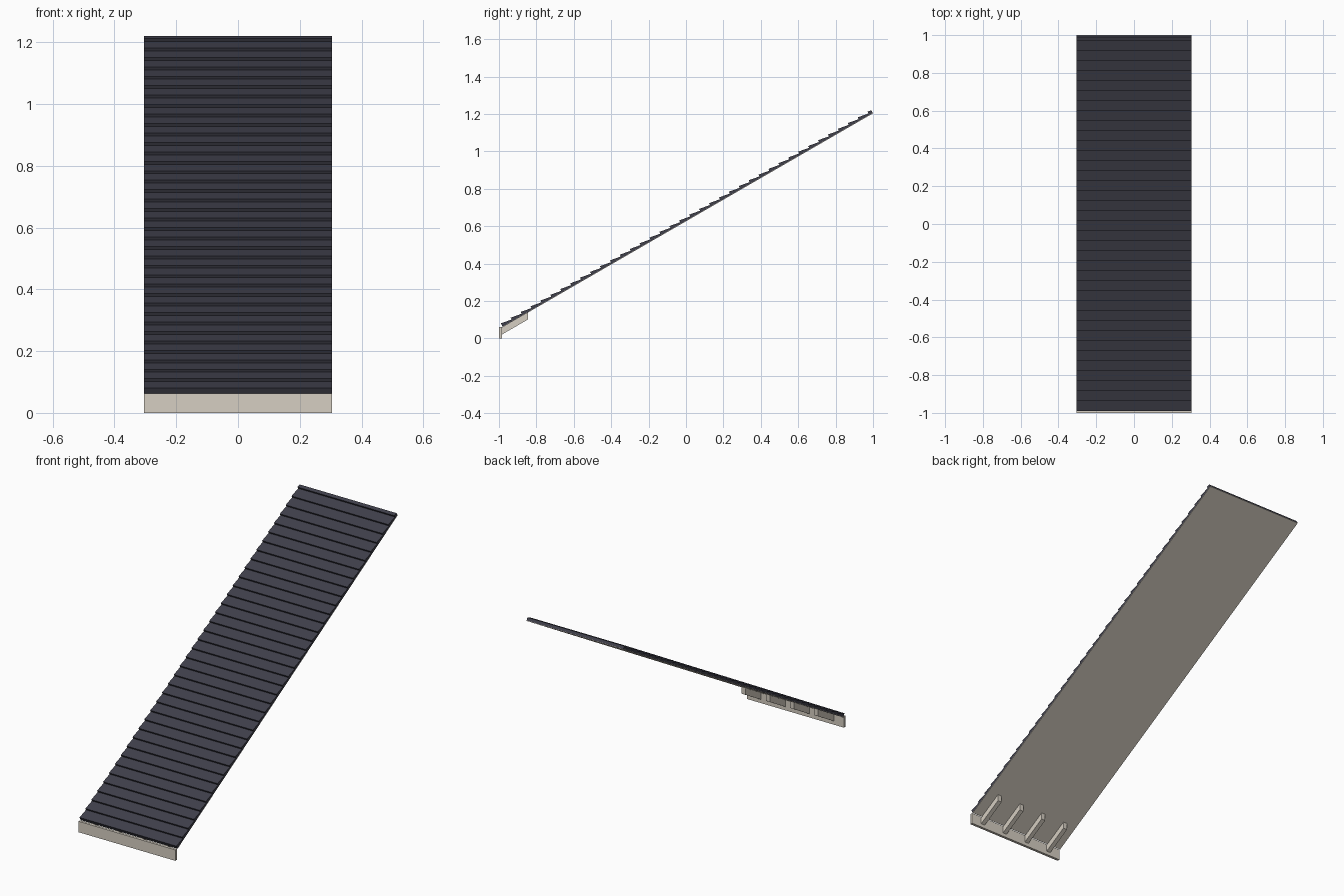
import bpy
import bmesh
import math
from mathutils import Vector

cube = bpy.data.objects.get("Cube")
if cube:
    bpy.data.objects.remove(cube, do_unlink=True)

HALF_WIDTH = 0.305
PITCH = math.radians(30)
ALONG = Vector((math.cos(PITCH), math.sin(PITCH)))   # up the slope, as (y, z)
OUT = Vector((-math.sin(PITCH), math.cos(PITCH)))    # away from the roof surface
EAVE = Vector((-0.979, 0.0605))                      # lower edge of the underside
LENGTH = (1.0 - EAVE.x) / ALONG.x
COURSE = 0.0612
DECK = 0.003
VALLEY, BUTT = 0.0115, 0.0225                        # thin and thick end heights


def make_material(name, color):
    mat = bpy.data.materials.new(name)
    mat.use_nodes = True
    mat.diffuse_color = color
    mat.node_tree.nodes["Principled BSDF"].inputs["Base Color"].default_value = color
    return mat


def slope(s, h):
    """Point s up the slope and h above the underside."""
    return EAVE + ALONG * s + OUT * h


def prism(name, profile, x_mid, half, mat):
    """Extrude a (y, z) profile across x."""
    bm = bmesh.new()
    face = bm.faces.new([bm.verts.new((x_mid - half, p[0], p[1])) for p in profile])
    new = bmesh.ops.extrude_face_region(bm, geom=[face])["geom"]
    verts = [v for v in new if isinstance(v, bmesh.types.BMVert)]
    bmesh.ops.translate(bm, verts=verts, vec=(2 * half, 0, 0))
    bmesh.ops.recalc_face_normals(bm, faces=bm.faces)
    mesh = bpy.data.meshes.new(name)
    bm.to_mesh(mesh)
    bm.free()
    mesh.materials.append(mat)
    obj = bpy.data.objects.new(name, mesh)
    bpy.context.collection.objects.link(obj)
    return obj


slate = make_material("dark slate", (0.051, 0.051, 0.071, 1))
trim = make_material("cream trim", (0.67, 0.62, 0.54, 1))

# Overlapping shingle courses as one stepped profile
steps = [slope(LENGTH, DECK), slope(0, DECK)]
s = 0.0
while s < LENGTH:
    end = min(s + COURSE, LENGTH)
    drop = (BUTT - VALLEY) * (end - s) / COURSE
    steps += [slope(s, BUTT), slope(end, BUTT - drop)]
    s = end
prism("shingle_courses", steps, 0, HALF_WIDTH, slate)

# Thin deck under the shingles
prism("roof_deck",
      [slope(0, 0), slope(LENGTH, 0), slope(LENGTH, DECK), slope(0, DECK)],
      0, HALF_WIDTH, trim)

# Upright board along the eave
prism("fascia_board", [(-1, 0), (-0.985, 0), (-0.985, 0.062), (-1, 0.062)],
      0, HALF_WIDTH, trim)

# Rafter tails with a plumb cut at the upper end
rise = math.tan(PITCH)


def underside(y):
    return EAVE.y + (y - EAVE.x) * rise


y0, y1, depth = -0.986, -0.845, 0.037
tail = [(y0, underside(y0) - depth), (y1, underside(y1) - depth),
        (y1, underside(y1)), (y0, underside(y0))]
for i in range(4):
    x = HALF_WIDTH * (i - 1.5) / 2
    prism(f"rafter_tail_{i + 1}", tail, x, 0.0125, trim)
